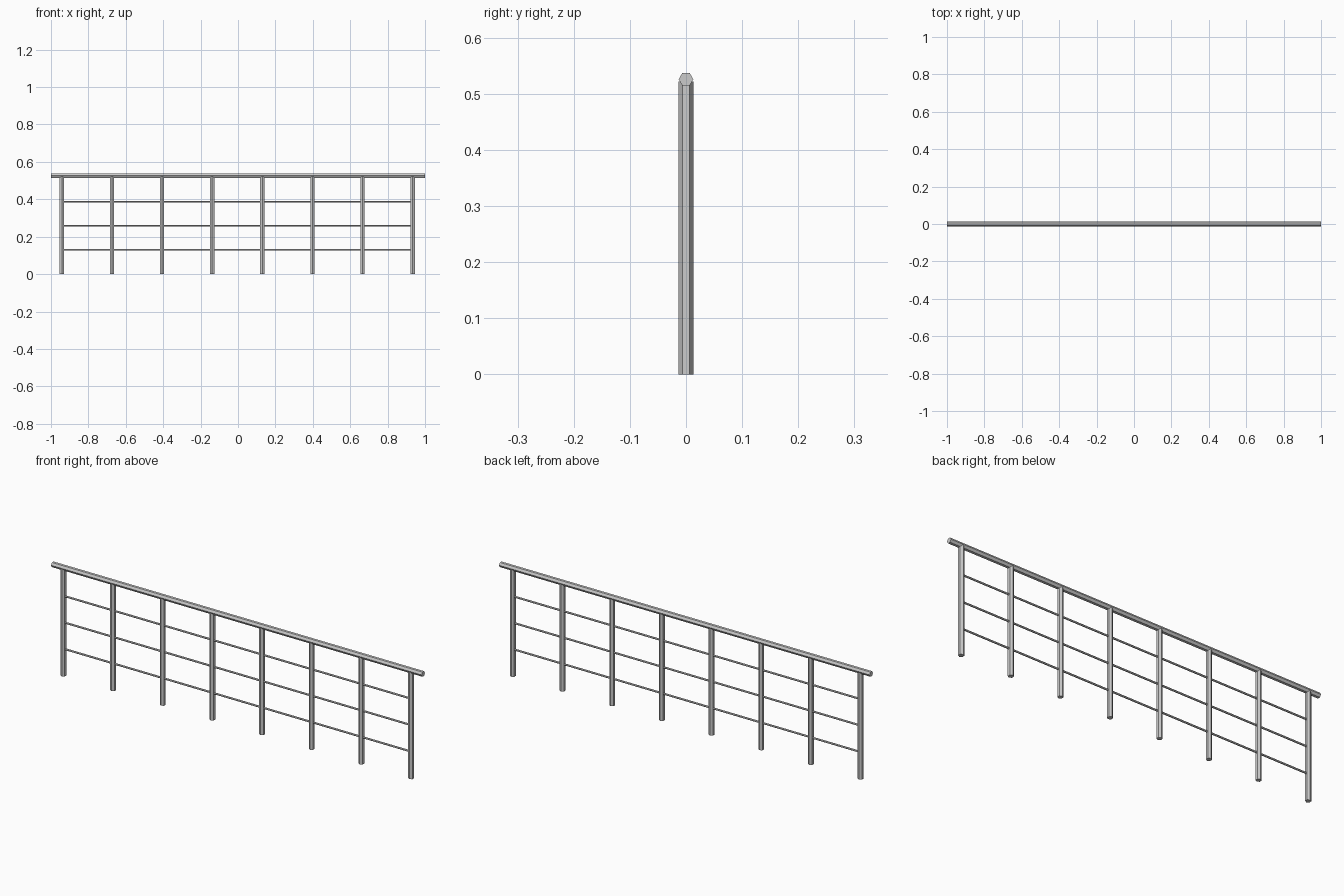
import bpy
from math import pi

if "Cube" in bpy.data.objects:
    bpy.data.objects.remove(bpy.data.objects["Cube"])

R = 0.013           # hexagonal tube radius
RAIL_Z = 0.526
FIRST, STEP, COUNT = -0.942, 0.268, 8
LAST = FIRST + STEP * (COUNT - 1)


def hex_bar(name, radius, length, location, along_x=False):
    # six-sided bar with corners pointing to +y and -y
    bpy.ops.mesh.primitive_cylinder_add(
        vertices=6, radius=radius, depth=length, location=location,
        rotation=(0, pi / 2 if along_x else 0, 0))
    bpy.context.object.name = name


# Handrail
hex_bar("handrail", R, 2.0, (0, 0, RAIL_Z), along_x=True)

# Upright posts, ending inside the handrail
post_height = 0.522
for i in range(COUNT):
    hex_bar(f"post_{i + 1}", R, post_height,
            (FIRST + STEP * i, 0, post_height / 2))

# Thin horizontal rods running through the posts
for i in range(3):
    hex_bar(f"rod_{i + 1}", 0.0045, LAST - FIRST,
            ((FIRST + LAST) / 2, 0, 0.13 + 0.129 * i), along_x=True)
